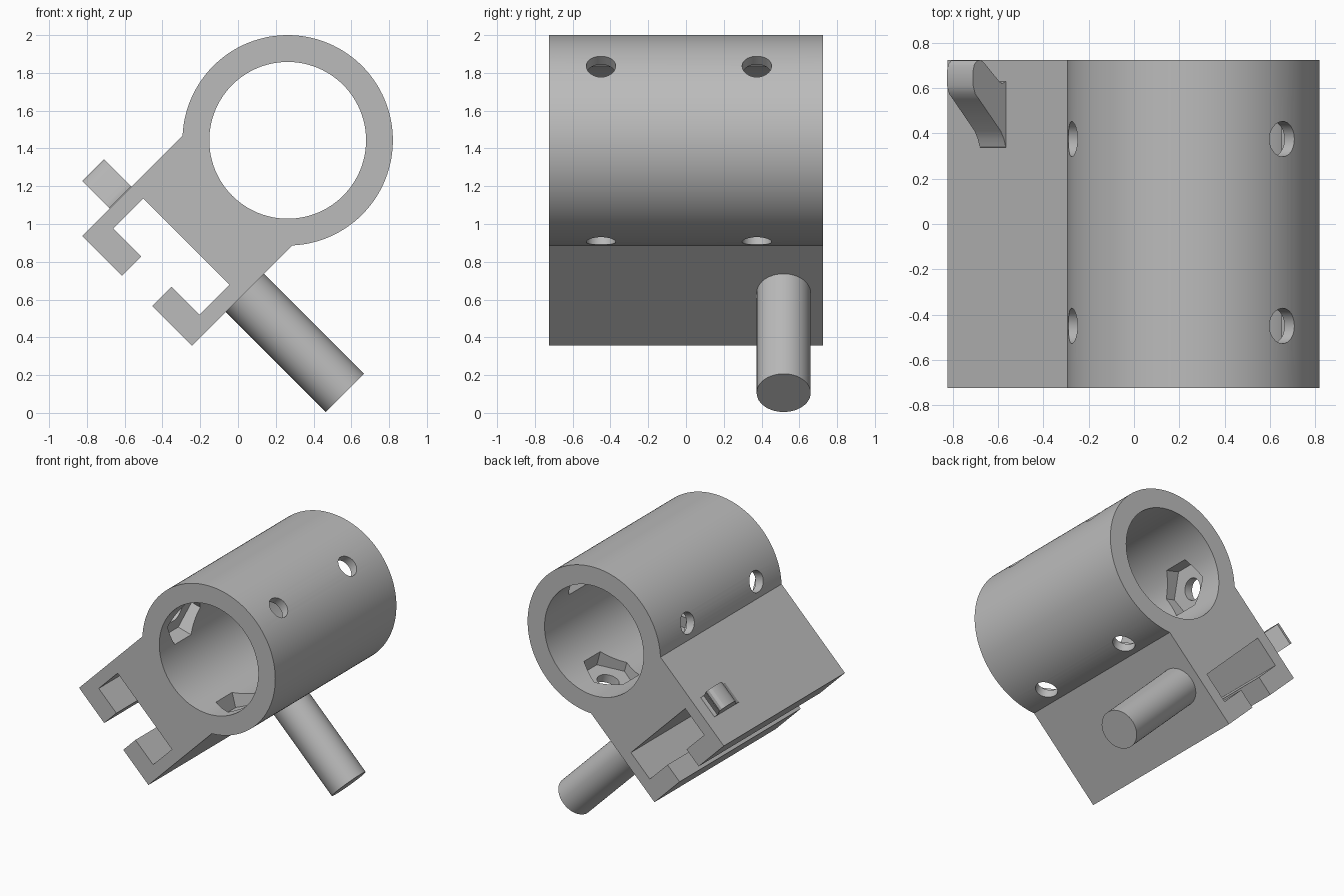
import bpy, bmesh
from math import sin, cos, pi, radians, asin, sqrt
from mathutils import Vector

cube = bpy.data.objects.get("Cube")
if cube:
    bpy.data.objects.remove(cube, do_unlink=True)

# Main sizes
CENTRE = Vector((0.263, 0, 1.443))      # axis of the ring
R_OUT, R_IN, HALF = 0.557, 0.415, 0.725
BLOCK = 0.411                           # half width of the clamp block
Y = Vector((0, 1, 0))
ACROSS = Vector((1, 0, -1)).normalized()   # across the block
UP = Vector((1, 0, 1)).normalized()        # from the jaws to the ring

grey = bpy.data.materials.new("plain_grey")
grey.use_nodes = True
grey.diffuse_color = (0.5, 0.5, 0.5, 1)
grey.node_tree.nodes["Principled BSDF"].inputs["Base Color"].default_value = (0.5, 0.5, 0.5, 1)


def place(a, y, b):
    """Point in the tilted frame of the ring."""
    return CENTRE + ACROSS * a + Y * y + UP * b


def prism(name, points, sweep):
    """Extrude a closed outline along a vector."""
    bm = bmesh.new()
    face = bm.faces.new([bm.verts.new(p) for p in points])
    ext = bmesh.ops.extrude_face_region(bm, geom=[face], use_keep_orig=True)
    moved = [v for v in ext["geom"] if isinstance(v, bmesh.types.BMVert)]
    bmesh.ops.translate(bm, verts=moved, vec=sweep)
    bmesh.ops.recalc_face_normals(bm, faces=bm.faces)
    mesh = bpy.data.meshes.new(name)
    bm.to_mesh(mesh)
    bm.free()
    mesh.materials.append(grey)
    obj = bpy.data.objects.new(name, mesh)
    bpy.context.collection.objects.link(obj)
    return obj


def round_prism(name, centre, radius, sides, e1, e2, sweep):
    turn = [2 * pi * i / sides for i in range(sides)]
    return prism(name, [centre + (e1 * cos(t) + e2 * sin(t)) * radius for t in turn], sweep)


def cut(target, cutter):
    cutter.hide_render = True
    mod = target.modifiers.new("cut", "BOOLEAN")
    mod.operation, mod.solver, mod.object = "DIFFERENCE", "EXACT", cutter
    bpy.context.view_layer.objects.active = target
    bpy.ops.object.modifier_apply(modifier=mod.name)
    bpy.data.objects.remove(cutter, do_unlink=True)


# Clamp body: ring outline running into two hooked jaws
jaw = [(BLOCK, -1.127), (0.113, -1.127), (0.113, -0.983), (0.322, -0.983), (0.322, -0.759)]
half_gap = asin(BLOCK / R_OUT)
steps = 96
arc = []
for i in range(steps + 1):
    t = -pi / 2 - half_gap - (2 * pi - 2 * half_gap) * i / steps
    arc.append((R_OUT * cos(t), R_OUT * sin(t)))
outline = arc + jaw + [(-a, b) for a, b in reversed(jaw)]
body = prism("clamp_body", [place(a, -HALF, b) for a, b in outline], Y * 2 * HALF)
cut(body, round_prism("bore_cutter", place(0, -1, 0), R_IN, 96, ACROSS, UP, Y * 2))

# Three pairs of screw holes with hexagonal nut pockets inside
for angle in (45, 165, 285):
    t = radians(angle)
    out = Vector((cos(t), 0, sin(t)))
    side = Vector((-sin(t), 0, cos(t)))
    for y in (-0.45, 0.375):
        start = CENTRE + Y * y + out * 0.3
        cut(body, round_prism("pocket_cutter", start, 0.195, 6, Y, side, out * 0.19))
        cut(body, round_prism("hole_cutter", start, 0.078, 32, Y, side, out * 0.4))

# Round handle pin
pin = round_prism("handle_pin", place(0.40, 0.517, -0.731), 0.143, 48, Y, UP, ACROSS * 0.76)

# Small curved catch on the other side
catch_outline = [(-0.40, 0.33), (-0.414, 0.34), (-0.425, 0.375), (-0.445, 0.41), (-0.58, 0.55),
                 (-0.605, 0.575), (-0.617, 0.61), (-0.617, 0.68), (-0.61, 0.705), (-0.592, 0.721),
                 (-0.57, 0.724), (-0.55, 0.713), (-0.455, 0.63), (-0.435, 0.62), (-0.414, 0.63),
                 (-0.40, 0.63)]
catch = prism("side_catch", [place(a, y, -0.922) for a, y in catch_outline], UP * 0.163)

# Smooth the round faces, keep the edges sharp
bpy.ops.object.select_all(action="DESELECT")
for obj in (body, pin, catch):
    obj.select_set(True)
bpy.context.view_layer.objects.active = body
bpy.ops.object.shade_smooth_by_angle(angle=radians(30))
